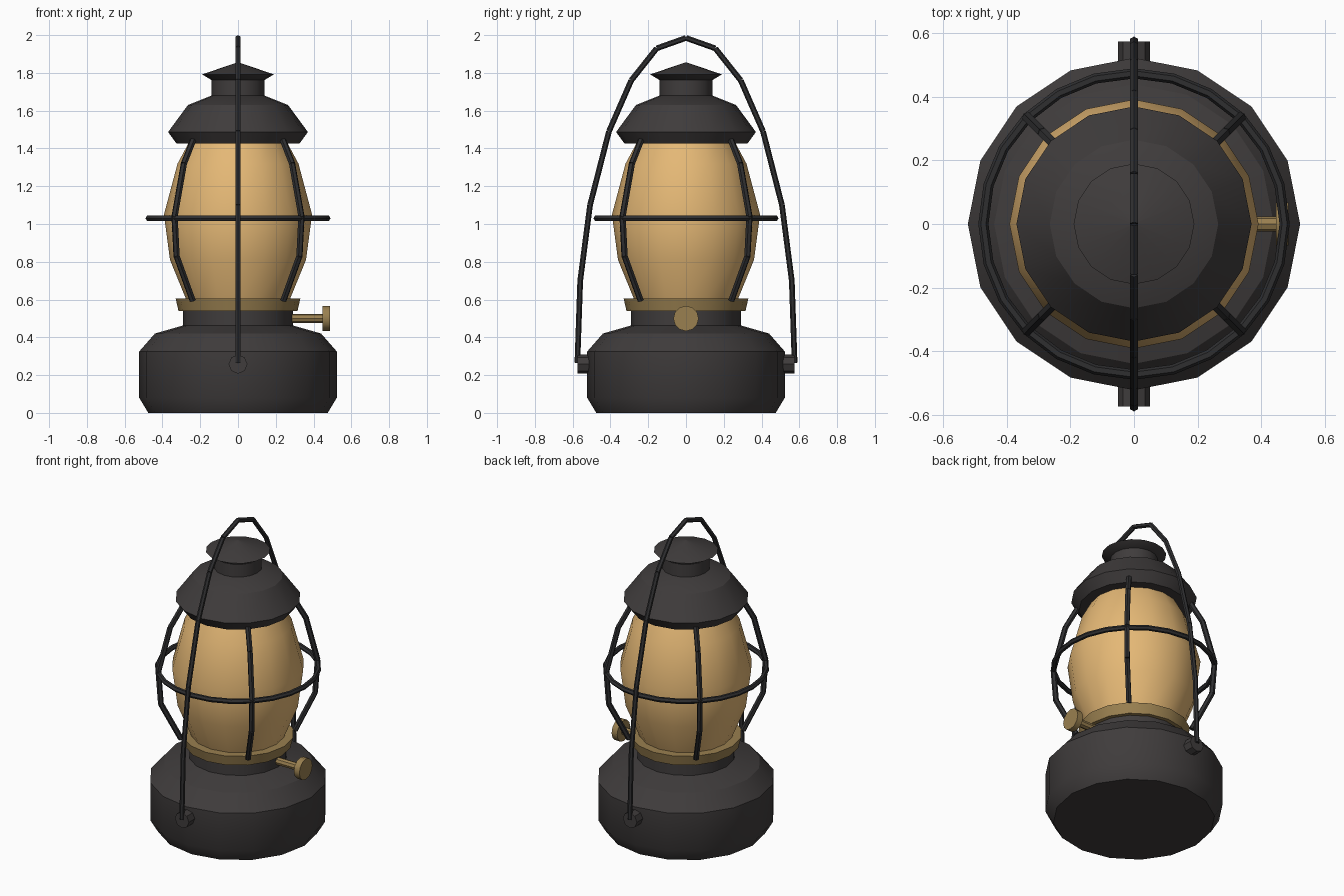
import bpy
import math
from mathutils import Vector

cube = bpy.data.objects.get("Cube")
if cube:
    bpy.data.objects.remove(cube, do_unlink=True)


def material(name, color):
    m = bpy.data.materials.new(name)
    m.use_nodes = True
    m.diffuse_color = (*color, 1)
    m.node_tree.nodes["Principled BSDF"].inputs["Base Color"].default_value = (*color, 1)
    return m


iron = material("dark iron", (0.050, 0.045, 0.045))
wire = material("black wire", (0.028, 0.028, 0.030))
glass = material("amber glass", (0.78, 0.48, 0.18))
brass = material("aged brass", (0.32, 0.215, 0.08))


def finish(obj, name, mat):
    obj.name = name
    obj.data.materials.clear()
    obj.data.materials.append(mat)
    bpy.ops.object.select_all(action="DESELECT")
    obj.select_set(True)
    bpy.context.view_layer.objects.active = obj
    bpy.ops.object.shade_smooth_by_angle(angle=math.radians(32))
    return obj


def lathe(name, profile, mat, sides=16):
    """Spin (radius, height) points around z; flat caps close open ends."""
    verts, faces = [], []
    for r, z in profile:
        for i in range(sides):
            a = 2 * math.pi * i / sides
            verts.append((r * math.cos(a), r * math.sin(a), z))
    for k in range(len(profile) - 1):
        for i in range(sides):
            j = (i + 1) % sides
            b, t = k * sides, (k + 1) * sides
            faces.append((b + i, b + j, t + j, t + i))
    faces.append(tuple(reversed(range(sides))))
    faces.append(tuple(range(len(verts) - sides, len(verts))))
    mesh = bpy.data.meshes.new(name)
    mesh.from_pydata(verts, [], faces)
    obj = bpy.data.objects.new(name, mesh)
    bpy.context.collection.objects.link(obj)
    return finish(obj, name, mat)


def rod(name, start, end, radius, mat, sides=6):
    a, b = Vector(start), Vector(end)
    bpy.ops.mesh.primitive_cylinder_add(vertices=sides, radius=radius,
                                        depth=(b - a).length, location=(a + b) / 2)
    obj = bpy.context.object
    obj.rotation_euler = (b - a).to_track_quat("Z", "Y").to_euler()
    return finish(obj, name, mat)


def bent_rod(name, points, radius, mat):
    for n in range(len(points) - 1):
        rod(f"{name}_{n + 1}", points[n], points[n + 1], radius, mat)


# Fuel tank with its neck
lathe("fuel_tank", [(0.475, 0), (0.523, 0.08), (0.523, 0.325), (0.44, 0.42),
                    (0.29, 0.463), (0.29, 0.55)], iron)

# Brass collar and glass globe
lathe("collar", [(0.315, 0.54), (0.33, 0.605)], brass)
lathe("globe", [(0.27, 0.59), (0.36, 0.81), (0.392, 1.05), (0.32, 1.32),
                (0.25, 1.45)], glass)

# Hood, chimney and chimney cap
lathe("hood", [(0.325, 1.425), (0.37, 1.487), (0.265, 1.63), (0.14, 1.68)], iron)
lathe("chimney", [(0.14, 1.67), (0.14, 1.78)], iron)
lathe("chimney_cap", [(0.14, 1.762), (0.19, 1.792), (0.005, 1.855)], iron)

# Wire guard: four bent posts and a ring
post = [(0.335, 1.445), (0.405, 1.32), (0.475, 1.04), (0.46, 0.83), (0.34, 0.595)]
for side, x in (("left", 1), ("right", -1)):
    for end, y in (("back", 1), ("front", -1)):
        s = math.sqrt(0.5)
        bent_rod(f"guard_post_{end}_{side}",
                 [(x * r * s, y * r * s, z) for r, z in post], 0.017, wire)
bpy.ops.mesh.primitive_torus_add(location=(0, 0, 1.03), major_radius=0.474,
                                 minor_radius=0.016, major_segments=24, minor_segments=6)
finish(bpy.context.object, "guard_ring", wire)

# Carrying handle arched front to back, hung on two lugs
half = [(0.575, 0.265), (0.56, 0.7), (0.508, 1.1), (0.408, 1.49), (0.29, 1.76),
        (0.155, 1.93)]
arch = [(0, -y, z) for y, z in half] + [(0, 0, 1.985)] + [(0, y, z) for y, z in reversed(half)]
bent_rod("handle", arch, 0.015, wire)
for end, y in (("back", 1), ("front", -1)):
    rod(f"handle_lug_{end}", (0, y * 0.5, 0.258), (0, y * 0.575, 0.258), 0.05, iron, 8)

# Wick knob on the left
rod("wick_shaft", (0.27, 0, 0.5), (0.46, 0, 0.5), 0.024, brass, 8)
rod("wick_knob", (0.447, 0, 0.5), (0.487, 0, 0.5), 0.067, brass, 12)
